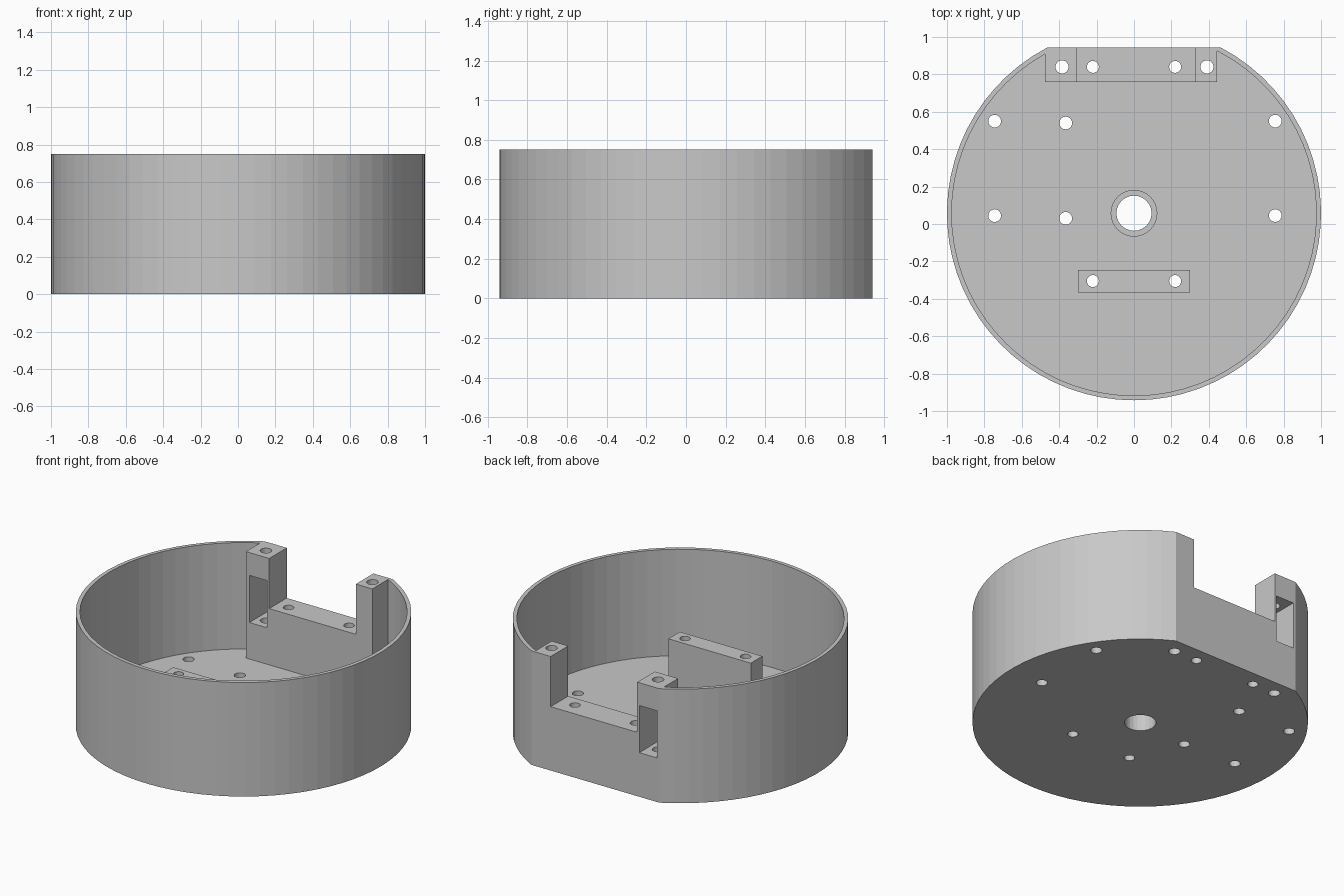
import bpy, bmesh, math

if "Cube" in bpy.data.objects:
    bpy.data.objects.remove(bpy.data.objects["Cube"])

CY = 0.0575          # centre of the round wall in y
BACK = 0.9425        # flat at the back
H, FLOOR, LEDGE = 0.75, 0.05, 0.42

grey = bpy.data.materials.new("plain grey")
grey.diffuse_color = (0.58, 0.58, 0.58, 1)
grey.use_nodes = True
grey.node_tree.nodes["Principled BSDF"].inputs["Base Color"].default_value = grey.diffuse_color


def prism(name, points, z0, z1):
    """Extrude a closed outline from z0 to z1."""
    bm = bmesh.new()
    face = bm.faces.new([bm.verts.new((x, y, z0)) for x, y in points])
    top = bmesh.ops.extrude_face_region(bm, geom=[face])["geom"]
    bmesh.ops.translate(bm, vec=(0, 0, z1 - z0),
                        verts=[v for v in top if isinstance(v, bmesh.types.BMVert)])
    bmesh.ops.recalc_face_normals(bm, faces=bm.faces)
    mesh = bpy.data.meshes.new(name)
    bm.to_mesh(mesh)
    bm.free()
    mesh.materials.append(grey)
    obj = bpy.data.objects.new(name, mesh)
    bpy.context.collection.objects.link(obj)
    return obj


def box(name, x0, x1, y0, y1, z0, z1):
    return prism(name, [(x0, y0), (x1, y0), (x1, y1), (x0, y1)], z0, z1)


def arc(cx, cy, r, a0, a1, n):
    return [(cx + r * math.cos(a0 + (a1 - a0) * i / n),
             cy + r * math.sin(a0 + (a1 - a0) * i / n)) for i in range(n + 1)]


def disc(name, x, y, r, z0, z1, n=24):
    return prism(name, arc(x, y, r, 0, 2 * math.pi, n)[:-1], z0, z1)


def combine(target, tool, operation):
    mod = target.modifiers.new(operation.lower(), 'BOOLEAN')
    mod.operation, mod.object, mod.solver = operation, tool, 'EXACT'
    bpy.context.view_layer.objects.active = target
    bpy.ops.object.modifier_apply(modifier=mod.name)
    bpy.data.objects.remove(tool)


# Round body with a flat back
a = math.asin(BACK - CY)
housing = prism("housing", arc(0, CY, 1.0, math.pi - a, 2 * math.pi + a, 60), 0, H)

# Cavity, leaving the rear block standing
R, XL, XR, YB = 0.975, -0.475, 0.445, 0.76
start = math.pi - math.acos(-XL / R)
end = 2 * math.pi + math.acos(XR / R)
cavity = arc(0, CY, R, start, end, 60) + [(XR, YB), (XL, YB)]
combine(housing, prism("cavity", cavity, FLOOR, 1), 'DIFFERENCE')

# Opening between the two rear posts, and the slot through the left post
combine(housing, box("opening", -0.305, 0.325, 0.7, 1.1, LEDGE, 1), 'DIFFERENCE')
combine(housing, box("slot", -0.449, -0.32, 0.7, 1.1, 0.29, 0.60), 'DIFFERENCE')

# Front support block and centre boss
combine(housing, box("support", -0.3, 0.3, -0.365, -0.245, 0.02, LEDGE), 'UNION')
combine(housing, disc("boss", 0, CY, 0.125, 0.02, 0.15, 32), 'UNION')

# Shaft hole and screw holes
holes = [(0, CY, 0.094),
         (-0.385, 0.84, 0.035), (0.39, 0.84, 0.035),
         (-0.22, 0.84, 0.032), (0.22, 0.84, 0.032),
         (-0.22, -0.305, 0.032), (0.22, -0.305, 0.032),
         (-0.745, 0.55, 0.034), (-0.745, 0.045, 0.034),
         (0.755, 0.55, 0.034), (0.755, 0.045, 0.034),
         (-0.365, 0.54, 0.034), (-0.365, 0.03, 0.034)]
for x, y, r in holes:
    combine(housing, disc("drill", x, y, r, -0.1, 1), 'DIFFERENCE')
